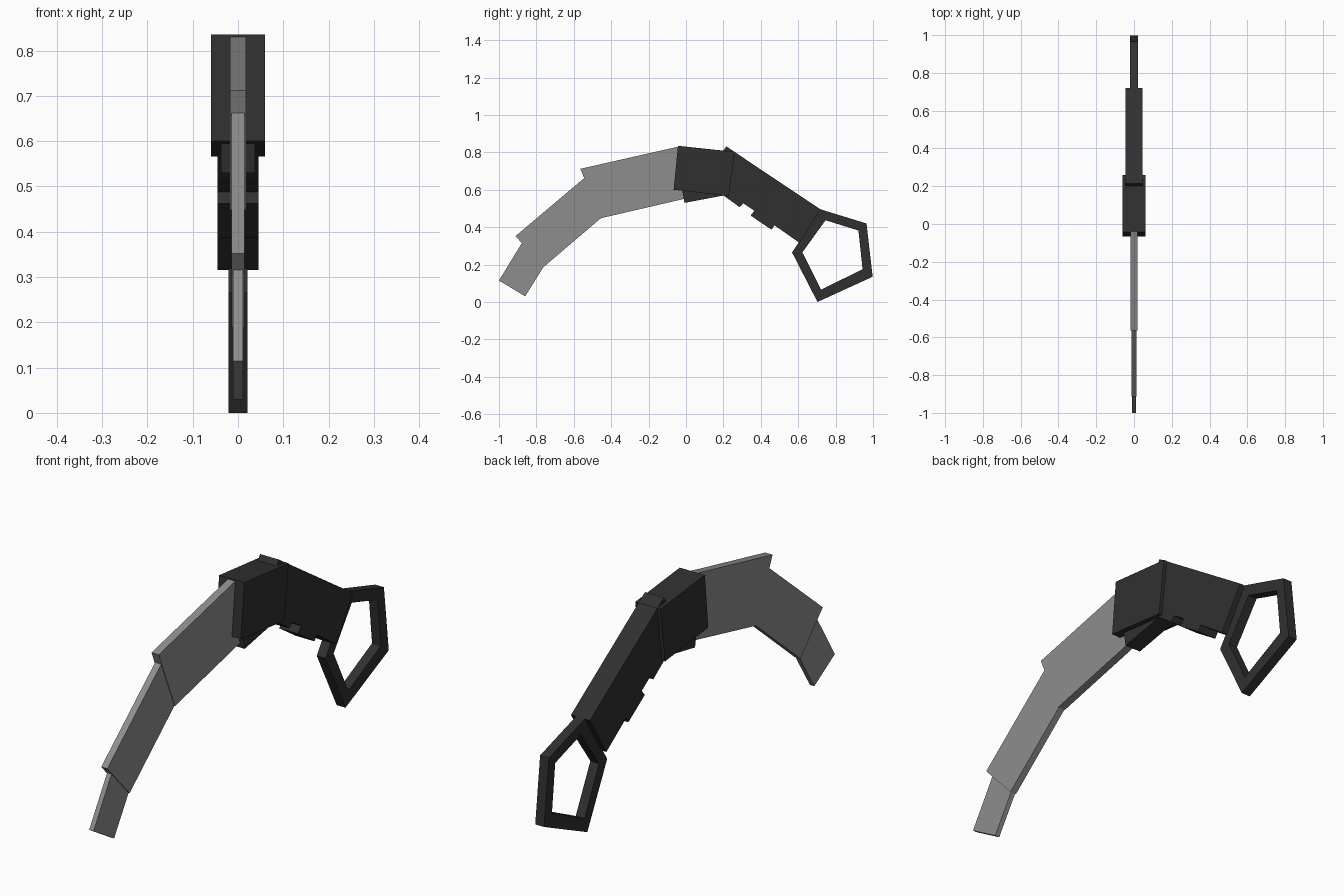
import bpy, bmesh

if "Cube" in bpy.data.objects:
    bpy.data.objects.remove(bpy.data.objects["Cube"])


def material(name, v):
    m = bpy.data.materials.new(name)
    m.diffuse_color = (v, v, v, 1)
    m.use_nodes = True
    m.node_tree.nodes["Principled BSDF"].inputs["Base Color"].default_value = m.diffuse_color
    return m


steel = material("steel", 0.27)
dark = material("dark_grip", 0.03)


def finish(bm, name, mat):
    bmesh.ops.recalc_face_normals(bm, faces=bm.faces)
    me = bpy.data.meshes.new(name)
    bm.to_mesh(me)
    bm.free()
    me.materials.append(mat)
    ob = bpy.data.objects.new(name, me)
    bpy.context.collection.objects.link(ob)
    return ob


def plate(name, profile, half, mat):
    """Side profile of (y, z) points extruded symmetrically across x."""
    bm = bmesh.new()
    a, b = [[bm.verts.new((x, y, z)) for y, z in profile] for x in (-half, half)]
    bm.faces.new(a)
    bm.faces.new(b)
    n = len(profile)
    for i in range(n):
        j = (i + 1) % n
        bm.faces.new((a[i], a[j], b[j], b[i]))
    return finish(bm, name, mat)


def ring(name, outer, inner, half, mat):
    """Closed frame between two side profiles."""
    bm = bmesh.new()
    loops = [[bm.verts.new((x, y, z)) for y, z in p]
             for p, x in ((outer, -half), (outer, half), (inner, half), (inner, -half))]
    n = len(outer)
    for k in range(4):
        p, q = loops[k], loops[(k + 1) % 4]
        for i in range(n):
            j = (i + 1) % n
            bm.faces.new((p[i], p[j], q[j], q[i]))
    return finish(bm, name, mat)


# Blade: three overlapping steps, thinner toward the tip
plate("blade_base", [(0.0, 0.842), (-0.565, 0.712), (-0.455, 0.448), (0.05, 0.565), (0.05, 0.80)][1:]
      + [(-0.035, 0.832)], 0.0175, steel)
plate("blade_middle", [(-0.50, 0.70), (-0.912, 0.352), (-0.76, 0.188), (-0.455, 0.448)], 0.0145, steel)
plate("blade_tip", [(-0.85, 0.36), (-1.0, 0.115), (-0.86, 0.03), (-0.757, 0.195)], 0.0105, steel)

# Guard block and the wedge under it
plate("guard", [(-0.043, 0.835), (-0.066, 0.60), (0.229, 0.566), (0.26, 0.803)], 0.06, dark)
plate("guard_wedge", [(-0.022, 0.61), (-0.008, 0.53), (0.205, 0.57), (0.19, 0.60)], 0.0375, dark)

# Handle with finger steps along its underside
plate("handle", [(0.215, 0.832), (0.72, 0.495), (0.607, 0.316), (0.473, 0.41),
                 (0.457, 0.387), (0.345, 0.462), (0.366, 0.488), (0.307, 0.527),
                 (0.287, 0.507), (0.20, 0.57), (0.11, 0.67)], 0.045, dark)

# Pentagonal finger ring
ring("pommel_ring",
     [(0.72, 0.495), (0.965, 0.42), (0.998, 0.135), (0.703, 0.0), (0.567, 0.265)],
     [(0.746, 0.437), (0.922, 0.382), (0.944, 0.175), (0.722, 0.066), (0.622, 0.265)],
     0.021, dark)
